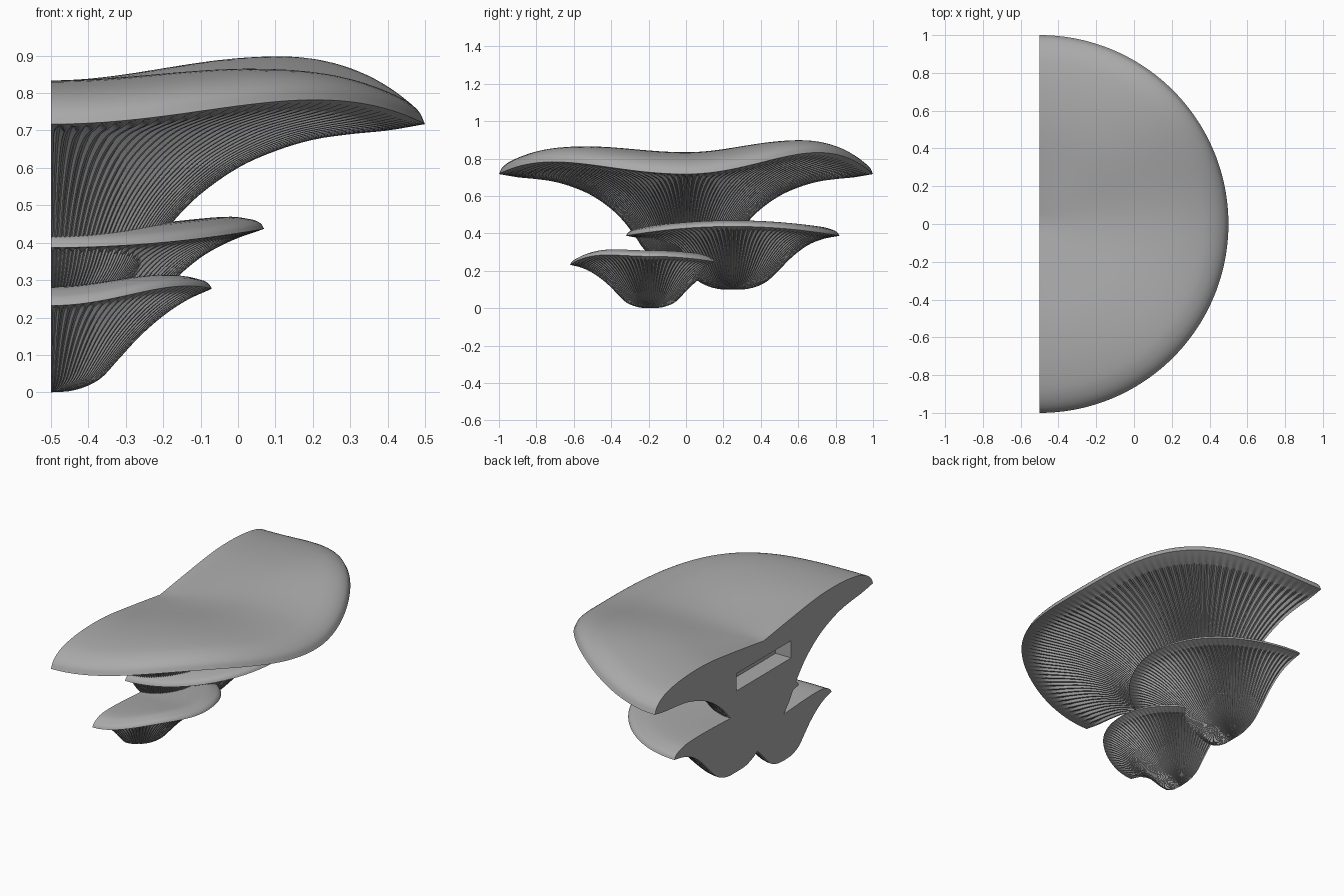
import bpy, bmesh
from math import sin, cos, pi
from mathutils import Vector

default = bpy.data.objects.get("Cube")
if default:
    bpy.data.objects.remove(default, do_unlink=True)

grey = bpy.data.materials.new("plain grey")
grey.use_nodes = True
colour = (0.4, 0.4, 0.4, 1)
grey.diffuse_color = colour
grey.node_tree.nodes["Principled BSDF"].inputs["Base Color"].default_value = colour

WALL = -0.5   # plane of the flat back


def smooth_path(points, steps=4):
    """Catmull-Rom curve through (radius, height) points."""
    p = [Vector(q) for q in points]
    p = [2 * p[0] - p[1]] + p + [2 * p[-1] - p[-2]]
    out = []
    for a, b, c, d in zip(p, p[1:], p[2:], p[3:]):
        for k in range(steps):
            t = k / steps
            out.append(0.5 * (2 * b + (c - a) * t + (2 * a - 5 * b + 4 * c - d) * t ** 2
                              + (3 * b - a - 3 * c + d) * t ** 3))
    return out + [p[-2]]


def shelf(name, centre_y, radius, top, under, wave, gills):
    """Half-round cap with a wavy rim and radial gills underneath."""
    bm = bmesh.new()
    upper, lower = smooth_path(top), smooth_path(under)
    profile = [(q, False) for q in upper] + [(q, True) for q in lower[1:]]
    columns = gills * 4
    top_pole = bm.verts.new((WALL, centre_y, top[0][1]))
    tip = bm.verts.new((WALL, centre_y, under[-1][1]))
    grid = []
    for i in range(columns + 1):
        a = -pi / 2 + pi * i / columns
        groove = i % 4 in (2, 3)
        col = [top_pole]
        for q, below in profile[1:-1]:
            t, z = max(q.x, 0.002), q.y + wave(a) * q.x ** 2
            r = t * radius
            if below and groove:
                # grooves fade out at the rim and the tip
                fade = min(1, max(0, (0.98 - t) / 0.15), t / 0.1)
                depth = fade * min(0.02, 0.6 * pi * r / gills)
                r -= 0.5 * depth
                z += 0.8 * depth
            col.append(bm.verts.new((WALL + r * cos(a), centre_y + r * sin(a), z)))
        grid.append(col + [tip])
    for c, d in zip(grid, grid[1:]):
        for j in range(len(c) - 1):
            corners = list(dict.fromkeys((c[j], c[j + 1], d[j + 1], d[j])))
            bm.faces.new(corners)
    # flat back
    bm.faces.new(grid[0] + grid[-1][-2:0:-1])
    bmesh.ops.recalc_face_normals(bm, faces=bm.faces)
    mesh = bpy.data.meshes.new(name)
    bm.to_mesh(mesh)
    bm.free()
    mesh.materials.append(grey)
    ob = bpy.data.objects.new(name, mesh)
    bpy.context.collection.objects.link(ob)
    return ob


def select_only(ob):
    bpy.ops.object.select_all(action='DESELECT')
    ob.select_set(True)
    bpy.context.view_layer.objects.active = ob


large = shelf(
    "large_shelf", 0, 1.0,
    [(0, .765), (.25, .8), (.5, .83), (.7, .832), (.85, .815), (.93, .79), (.98, .755), (1, .717)],
    [(1, .717), (.9, .7), (.8, .69), (.7, .675), (.6, .645), (.5, .6), (.4, .53),
     (.33, .46), (.27, .38), (.22, .31), (.12, .22), (0, .18)],
    lambda a: (.065 if a < 0 else .115) * sin(2 * a) ** 2, 76)

middle = shelf(
    "middle_shelf", .25, .57,
    [(0, .43), (.5, .44), (.8, .437), (.93, .42), (.98, .405), (1, .387)],
    [(1, .387), (.85, .37), (.7, .335), (.55, .27), (.42, .195), (.3, .135), (.15, .104), (0, .1)],
    lambda a: .05 * cos(a) ** 2, 60)

small = shelf(
    "small_shelf", -.19, .43,
    [(0, .27), (.5, .282), (.8, .28), (.93, .262), (.98, .247), (1, .232)],
    [(1, .232), (.85, .215), (.7, .183), (.55, .135), (.42, .08), (.3, .03), (.15, .005), (0, 0)],
    lambda a: .045 * cos(a) ** 2 + (.025 * sin(2 * a) ** 2 if a < 0 else 0), 52)

# hanging slot cut into the flat back
bpy.ops.mesh.primitive_cube_add(size=1, location=(WALL, 0, .62))
cutter = bpy.context.object
cutter.name = "slot_cutter"
cutter.scale = (.2, .5, .1)
cutter.hide_render = True
cutter.data.materials.append(grey)
select_only(large)
cut = large.modifiers.new("slot", 'BOOLEAN')
cut.operation = 'DIFFERENCE'
cut.solver = 'EXACT'
cut.object = cutter
bpy.ops.object.modifier_apply(modifier=cut.name)
bpy.data.objects.remove(cutter, do_unlink=True)

for ob in (large, middle, small):
    select_only(ob)
    bpy.ops.object.shade_smooth_by_angle(angle=0.6)
